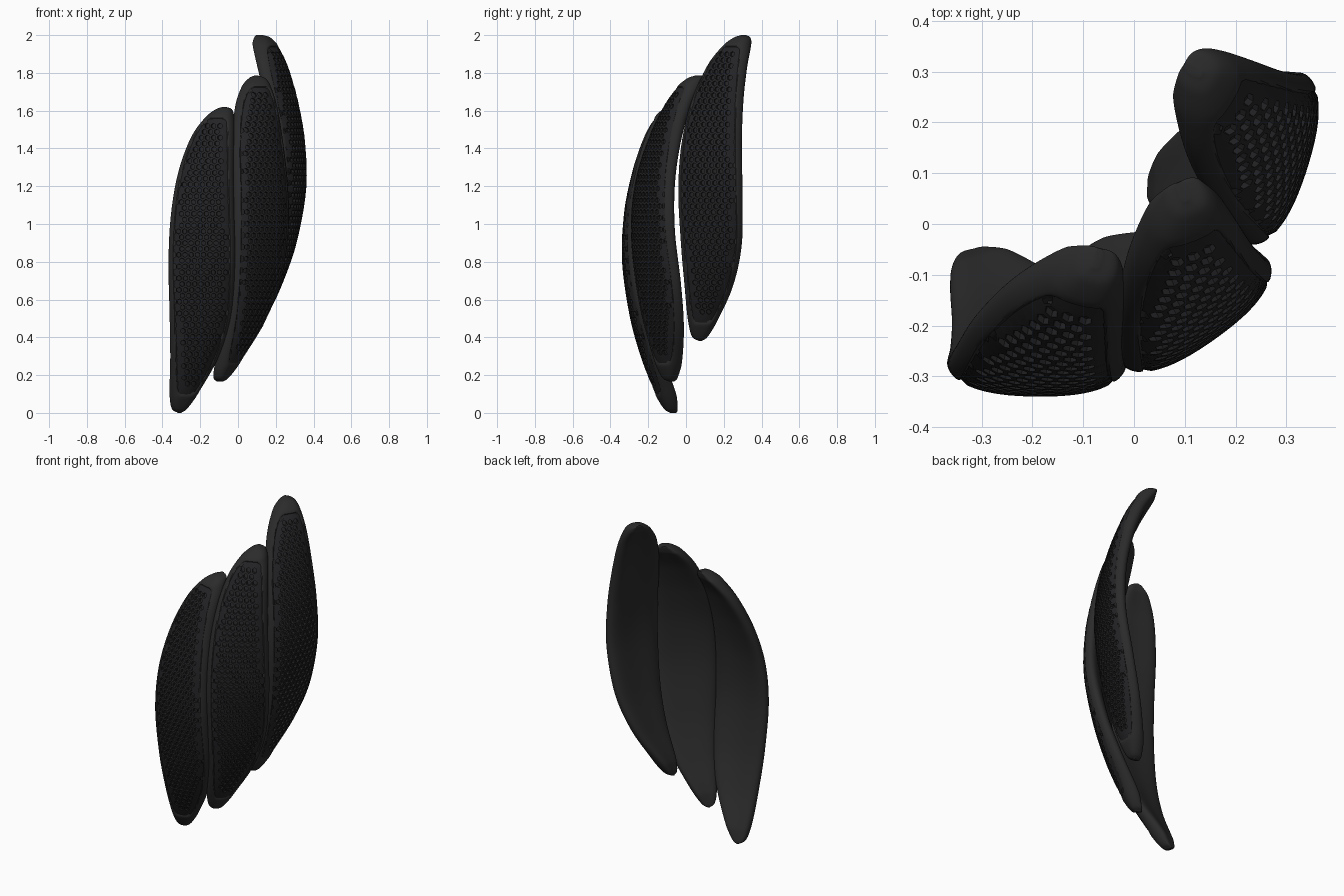
import bpy, bmesh, math
from mathutils import Vector, Matrix

if "Cube" in bpy.data.objects:
    bpy.data.objects.remove(bpy.data.objects["Cube"])

def material(name, col):
    m = bpy.data.materials.new(name)
    m.diffuse_color = (*col, 1)
    m.use_nodes = True
    m.node_tree.nodes["Principled BSDF"].inputs["Base Color"].default_value = m.diffuse_color
    return m

SHELL = material("charcoal shell", (0.024, 0.024, 0.024))
MESH = material("dark honeycomb", (0.017, 0.017, 0.019))

# petal outline: z, left edge x y, right edge x y
ROWS = [
    (0.000, -.315, -.070, -.305, -.065), (0.025, -.350, -.090, -.268, -.070),
    (0.120, -.360, -.135, -.203, -.088), (0.300, -.358, -.200, -.102, -.150),
    (0.520, -.362, -.250, -.035, -.218), (0.800, -.368, -.275, -.016, -.273),
    (1.050, -.355, -.255, -.020, -.272), (1.270, -.317, -.195, -.024, -.237),
    (1.450, -.252, -.130, -.022, -.185), (1.555, -.180, -.088, -.022, -.130),
    (1.605, -.120, -.072, -.033, -.094), (1.620, -.080, -.066, -.065, -.070)]
RIM, DEPTH = 0.048, 0.013
NS, NV = 48, 10

def smooth_rows():
    pts = [Vector(r) for r in ROWS]
    pts = [2 * pts[0] - pts[1]] + pts + [2 * pts[-1] - pts[-2]]
    out = []
    for i in range(1, len(pts) - 2):
        a, b, c, d = pts[i - 1:i + 3]
        for k in range(NV):
            t = k / NV
            out.append(0.5 * (2 * b + (c - a) * t + (2 * a - 5 * b + 4 * c - d) * t * t
                              + (3 * b - a - 3 * c + d) * t ** 3))
    return out + [pts[-2]]

FINE = smooth_rows()

def row_at(z):
    for a, b in zip(FINE, FINE[1:]):
        if a[0] <= z <= b[0]:
            return a.lerp(b, (z - a[0]) / max(b[0] - a[0], 1e-6))
    return None

def surface(row, s, side, sink=0.0):
    """Point on the curved petal; side +1 is the outer face, -1 the inner."""
    z, xl, yl, xr, yr = row
    chord = Vector((xr - xl, yr - yl, 0))
    w = chord.length
    n = Vector((chord.y, -chord.x, 0)).normalized()
    q = abs(2 * s - 1)
    th = min(0.045, 0.014 + 0.22 * w) * math.sqrt(max(0, 1 - q ** 4))
    if side < 0:
        th *= 1.1 + 0.15 * min(1, max(0, (z - 1.0) / 0.4))
    lift = 0.058 + 0.02 * min(1, max(0, (z - 1.0) / 0.3))
    return Vector((xl, yl, z)) + chord * s + n * (lift * w * (1 - q * q) + side * th - sink)

def margin(row, s):
    """Rough distance to the petal outline, rounded at the corners."""
    w = row[3] - row[1]
    parts = (s * w, (1 - s) * w, 0.7 * (row[0] - 0.06), 1.585 - row[0])
    if min(parts) <= 0.001:
        return 0
    return sum(p ** -3 for p in parts) ** (-1 / 3)

def finish(name, bm, xf):
    bm.normal_update()
    me = bpy.data.meshes.new(name)
    bm.to_mesh(me)
    bm.free()
    me.materials.append(SHELL)
    me.materials.append(MESH)
    me.transform(xf)
    ob = bpy.data.objects.new(name, me)
    bpy.context.collection.objects.link(ob)
    bpy.ops.object.select_all(action='DESELECT')
    ob.select_set(True)
    bpy.context.view_layer.objects.active = ob
    bpy.ops.object.shade_smooth_by_angle(angle=math.radians(40))

# shell with a shallow dark recess behind the honeycomb
def shell(name, xf):
    bm = bmesh.new()
    loops, sunk = [], set()
    for row in FINE:
        loop = []
        for i in range(2 * NS):
            s = 0.5 - 0.5 * math.cos(math.pi * i / NS)
            sink = 0
            if i < NS:
                t = min(1, max(0, (margin(row, s) - RIM + 0.028) / 0.014))
                sink = DEPTH * t * t * (3 - 2 * t)
            v = bm.verts.new(surface(row, s, 1 if i < NS else -1, sink))
            if sink > 0.9 * DEPTH:
                sunk.add(v)
            loop.append(v)
        loops.append(loop)
    for a, b in zip(loops, loops[1:]):
        for i in range(2 * NS):
            j = (i + 1) % (2 * NS)
            f = bm.faces.new((a[i], a[j], b[j], b[i]))
            f.material_index = int(all(v in sunk for v in f.verts))
    bm.faces.new(loops[0])
    bm.faces.new(loops[-1])
    bmesh.ops.recalc_face_normals(bm, faces=bm.faces)
    finish(name, bm, xf)

# honeycomb: hexagons with holes, plain ones along the border
def honeycomb(name, xf):
    bm = bmesh.new()
    px, pz = 0.033, 0.031

    def ring(cx, cz, size, sink):
        vs = []
        for k in range(6):
            a = math.radians(90 + 60 * k)
            x = cx + math.cos(a) * size * px / math.sqrt(3)
            z = cz + math.sin(a) * size * pz / 1.5
            r = row_at(z)
            s = min(1, max(0, (x - r[1]) / (r[3] - r[1])))
            tuck = min(1, max(0, (RIM - 0.014 - margin(r, s)) / 0.012))
            vs.append(bm.verts.new(surface(r, s, 1, sink + 0.007 * tuck)))
        return vs

    for j in range(2, 52):
        cz = j * pz
        row = row_at(cz)
        if not row:
            continue
        for i in range(-13, 2):
            cx = (i + 0.5 * (j % 2)) * px
            s = (cx - row[1]) / (row[3] - row[1])
            d = margin(row, s)
            if d < RIM - 0.026:
                continue
            outer = ring(cx, cz, 1.0, 0.001)
            if d < RIM:
                bm.faces.new(outer[::-1])
                continue
            rim = ring(cx, cz, 0.70, 0.001)
            floor = ring(cx, cz, 0.62, DEPTH + 0.002)
            for k in range(6):
                m = (k + 1) % 6
                bm.faces.new((outer[m], outer[k], rim[k], rim[m]))
                bm.faces.new((rim[m], rim[k], floor[k], floor[m]))
    bmesh.ops.remove_doubles(bm, verts=bm.verts, dist=0.0008)
    bm.normal_update()
    # outer face looks towards -y
    if sum(f.normal.y * f.calc_area() for f in bm.faces) > 0:
        bmesh.ops.reverse_faces(bm, faces=bm.faces)
    for f in bm.faces:
        f.material_index = 1
    finish(name, bm, xf)

# three equal petals, each turned and raised
PIVOT = Vector((-.37, -.28, 0))
for label, angle, place in (("left", 0, (-.37, -.28, 0)),
                            ("middle", 36, (-.02, -.283, .165)),
                            ("right", 73, (.232, -.043, .38))):
    xf = (Matrix.Translation(place) @ Matrix.Rotation(math.radians(angle), 4, 'Z')
          @ Matrix.Translation(-PIVOT))
    shell(label + "_petal", xf)
    honeycomb(label + "_honeycomb", xf)
